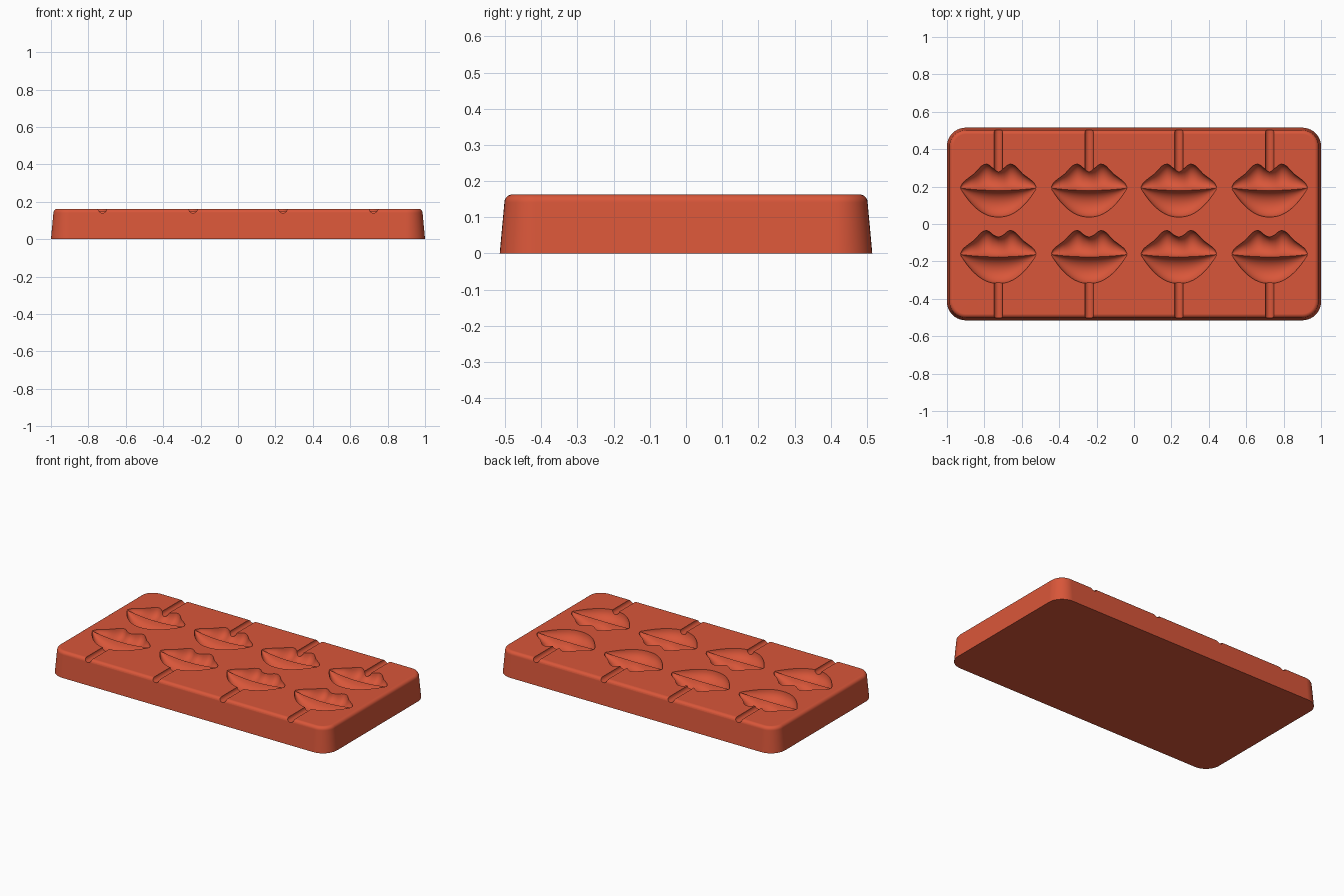
import bpy, bmesh, math
from mathutils import Matrix

if "Cube" in bpy.data.objects:
    bpy.data.objects.remove(bpy.data.objects["Cube"])

TOP = 0.163
COLUMNS = (-0.725, -0.24, 0.24, 0.725)
ROWS = (0.185, -0.17)          # mouth line of each row

red = bpy.data.materials.new("red silicone")
red.use_nodes = True
red.diffuse_color = (0.69, 0.093, 0.041, 1)
red.node_tree.nodes["Principled BSDF"].inputs["Base Color"].default_value = red.diffuse_color


def make_object(name, bm):
    bmesh.ops.recalc_face_normals(bm, faces=bm.faces)
    mesh = bpy.data.meshes.new(name)
    bm.to_mesh(mesh)
    bm.free()
    mesh.materials.append(red)
    obj = bpy.data.objects.new(name, mesh)
    bpy.context.collection.objects.link(obj)
    return obj


def bridge(bm, a, b):
    for i in range(len(a)):
        j = (i + 1) % len(a)
        bm.faces.new((a[i], a[j], b[j], b[i]))


def tray_ring(bm, inset, z, steps=10):
    """Rounded rectangle, pulled in from the base outline."""
    radius = 0.1 - inset
    ring = []
    for quarter, (sx, sy) in enumerate(((1, 1), (-1, 1), (-1, -1), (1, -1))):
        for k in range(steps + 1):
            a = (quarter + k / steps) * math.pi / 2
            ring.append(bm.verts.new((sx * 0.9 + radius * math.cos(a),
                                      sy * 0.415 + radius * math.sin(a), z)))
    return ring


# Tray: tapered slab with a rounded upper rim
bm = bmesh.new()
fillet = 0.022
profile = [(0, 0)]
for k in range(7):
    a = k / 6 * math.pi / 2
    profile.append((0.013 + fillet * (1 - math.cos(a)), TOP - fillet * (1 - math.sin(a))))
rings = [tray_ring(bm, *p) for p in profile]
for lower, upper in zip(rings, rings[1:]):
    bridge(bm, lower, upper)
bm.faces.new(rings[0])
bm.faces.new(rings[-1])
tray = make_object("mould_tray", bm)


# Lip outlines, for t from -1 to 1 across the mouth
def mouth_line(t):
    return 0.013 * t * t - 0.006


def lower_edge(t):
    return mouth_line(t) - 0.004 - 0.138 * (1 - abs(t) ** 2.2)


BOW = ((0, 0.1), (0.12, 0.108), (0.25, 0.132), (0.34, 0.138), (0.45, 0.125),
       (0.65, 0.082), (0.85, 0.052), (0.94, 0.037), (1, 0.014))


def upper_edge(t):
    t = abs(t)
    for (a, ya), (b, yb) in zip(BOW, BOW[1:]):
        if t <= b:
            return ya + (yb - ya) * (t - a) / (b - a)
    return BOW[-1][1]


def lip_section(t, n=12):
    """Points (y, depth) of the two grooves with a low ridge between."""
    low, mid, high = lower_edge(t), mouth_line(t), upper_edge(t)
    ridge = 0.002 + 0.010 * (1 - t * t)
    points = []
    for start, end, first, last in ((low, mid, 0.001, ridge), (mid, high, ridge, 0.001)):
        for k in range(n + 1):
            if start == mid and k == 0:
                continue
            a = math.pi * k / n
            s = (1 - math.cos(a)) / 2
            bowl = 0.46 * (end - start) * math.sin(a)
            points.append((start + (end - start) * s,
                           max(bowl, first + (last - first) * s)))
    return points


# Cavity cutter: eight lip shapes
bm = bmesh.new()
steps = 40
for cx in COLUMNS:
    for cy in ROWS:
        previous = None
        for i in range(steps + 1):
            t = math.sin((2 * i / steps - 1) * math.pi / 2)
            section = lip_section(t)
            x = cx + 0.202 * t
            ring = [bm.verts.new((x, cy + y, TOP - d)) for y, d in section]
            ring += [bm.verts.new((x, cy + y, TOP + 0.05)) for y, d in reversed(section)]
            if previous:
                bridge(bm, previous, ring)
            else:
                bm.faces.new(ring)
            previous = ring
        bm.faces.new(previous)
lips = make_object("lip_cavities", bm)

# Channel cutter: round stick grooves running out to the long edges
bm = bmesh.new()
for cx in COLUMNS:
    for side in (1, -1):
        place = Matrix.Translation((cx, side * 0.395, TOP)) @ Matrix.Rotation(math.pi / 2, 4, "X")
        bmesh.ops.create_cone(bm, cap_ends=True, segments=24, radius1=0.023,
                              radius2=0.023, depth=0.41, matrix=place)
channels = make_object("stick_channels", bm)

# Cut the cavities and channels into the tray
bpy.ops.object.select_all(action="DESELECT")
tray.select_set(True)
bpy.context.view_layer.objects.active = tray
for cutter in (lips, channels):
    cutter.hide_render = True
    cut = tray.modifiers.new(cutter.name, "BOOLEAN")
    cut.operation = "DIFFERENCE"
    cut.solver = "EXACT"
    cut.object = cutter
    bpy.ops.object.modifier_apply(modifier=cut.name)
    bpy.data.objects.remove(cutter)

bpy.ops.object.shade_smooth_by_angle(angle=math.radians(35))
weighted = tray.modifiers.new("even shading", "WEIGHTED_NORMAL")
weighted.keep_sharp = True
